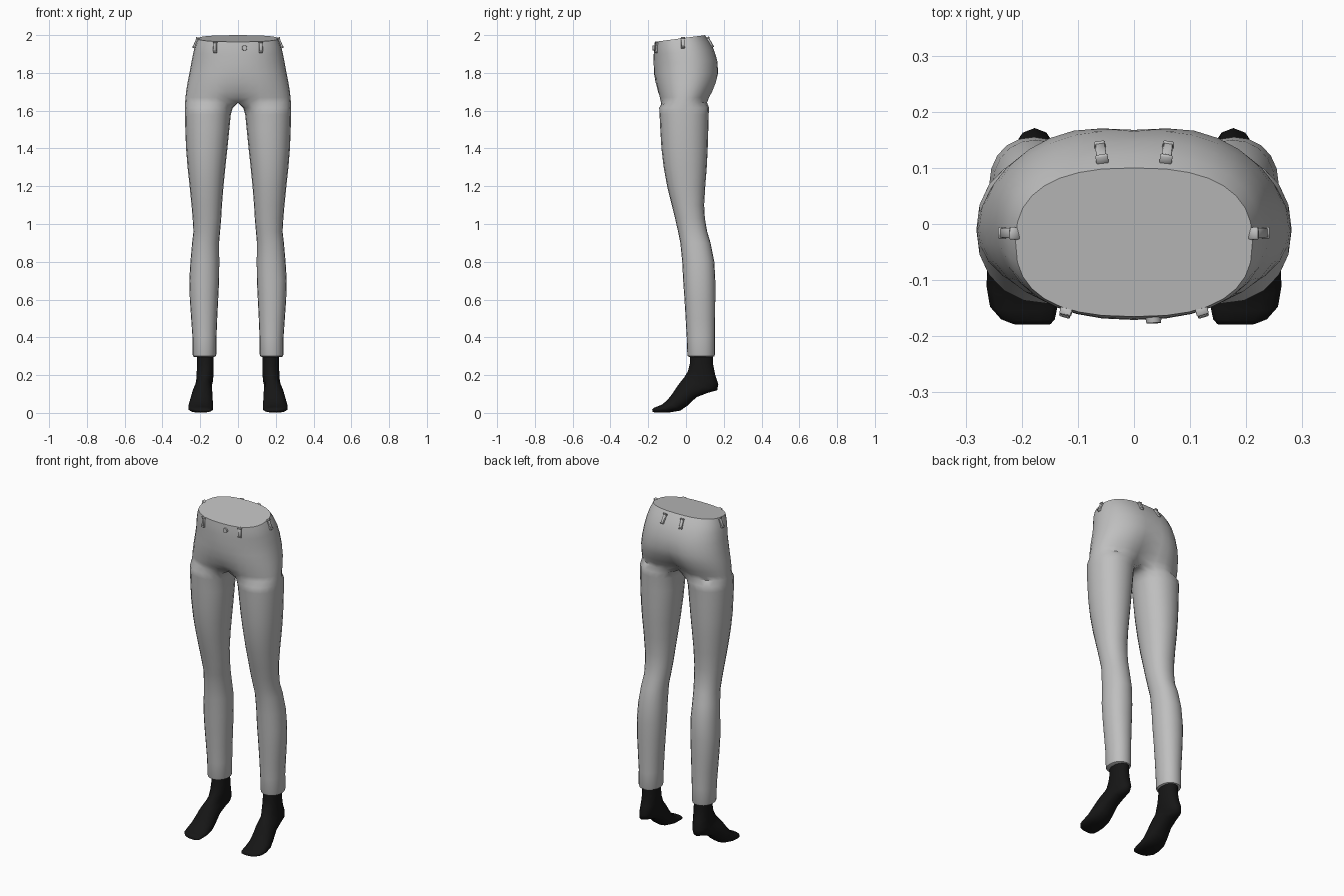
import bpy, bmesh, math
from mathutils import Vector, Matrix
from mathutils.bvhtree import BVHTree

if "Cube" in bpy.data.objects:
    bpy.data.objects.remove(bpy.data.objects["Cube"])


def material(name, v):
    m = bpy.data.materials.new(name)
    m.diffuse_color = (v, v, v, 1)
    m.use_nodes = True
    m.node_tree.nodes["Principled BSDF"].inputs["Base Color"].default_value = m.diffuse_color
    return m


GREY = material("grey cloth", 0.52)
BLACK = material("black sock", 0.008)


def finish(bm, name, mat, mirror=False, angle=45):
    bmesh.ops.recalc_face_normals(bm, faces=bm.faces)
    me = bpy.data.meshes.new(name)
    bm.to_mesh(me)
    bm.free()
    ob = bpy.data.objects.new(name, me)
    bpy.context.collection.objects.link(ob)
    me.materials.append(mat)
    bpy.ops.object.select_all(action='DESELECT')
    ob.select_set(True)
    bpy.context.view_layer.objects.active = ob
    bpy.ops.object.shade_smooth_by_angle(angle=math.radians(angle))
    if mirror:
        mod = ob.modifiers.new("mirror", 'MIRROR')
        mod.use_clip = True
        mod.merge_threshold = 0.0005
    return ob


def power(v, n):
    return math.copysign(abs(v) ** (2 / n), v)


def bridge(bm, a, b, closed=True):
    n = len(a)
    for i in range(n if closed else n - 1):
        j = (i + 1) % n
        bm.faces.new((a[i], a[j], b[j], b[i]))


# --- trousers: one leg and half of the hips, mirrored ---
ARC, INNER = 17, 3
# z, inner x, outer x, front y, back y
LEG = [(0.300, .118, .238, .010, .150), (0.31, .115, .241, .007, .153),
       (0.40, .114, .241, .004, .153), (0.50, .110, .248, -.002, .154),
       (0.60, .105, .255, -.008, .155), (0.70, .100, .258, -.015, .155),
       (0.80, .099, .252, -.020, .150), (0.90, .100, .243, -.030, .130),
       (0.96, .095, .236, -.042, .112), (1.03, .089, .240, -.058, .100),
       (1.10, .085, .246, -.075, .096), (1.20, .077, .256, -.100, .102),
       (1.30, .067, .267, -.118, .110), (1.40, .056, .275, -.130, .115),
       (1.50, .046, .279, -.136, .118), (1.58, .038, .281, -.140, .120),
       (1.615, .028, .281, -.142, .122)]
# z, half width, front y, back y, squareness, front crease, back crease
HIPS = [(1.643, .280, -.146, .126, 2.2, .38, .42), (1.67, .278, -.151, .136, 2.2, .20, .34),
        (1.70, .275, -.157, .152, 2.2, .08, .24), (1.75, .267, -.166, .172, 2.2, .03, .13),
        (1.80, .257, -.170, .180, 2.2, 0, .07), (1.86, .246, -.171, .172, 2.2, 0, .04),
        (1.91, .236, -.171, .150, 2.3, 0, .02), (1.95, .225, -.169, .124, 2.4, 0, 0),
        (1.982, .211, -.165, .100, 2.5, 0, 0)]

bm = bmesh.new()
half = math.radians(145)
angles = [-half + 2 * half * i / (ARC - 1) for i in range(ARC)]
angles += [half + (2 * math.pi - 2 * half) * (i + 1) / (INNER + 1) for i in range(INNER)]


def leg_ring(z, xi, xo, yf, yb, s=1.0):
    cx, cy, rx, ry = (xi + xo) / 2, (yf + yb) / 2, (xo - xi) / 2 * s, (yb - yf) / 2 * s
    return [bm.verts.new((cx + rx * power(math.cos(a), 2.15),
                          cy + ry * power(math.sin(a), 2.15), z)) for a in angles]


def hip_ring(z, w, yf, yb, n, pf, pb):
    cy, ry, out = (yf + yb) / 2, (yb - yf) / 2, []
    tilt = 0.132 * min(1, max(0, (z - 1.8) / .17))
    for i in range(ARC):
        a = -math.pi / 2 + math.pi * i / (ARC - 1)
        x = 0 if i in (0, ARC - 1) else w * power(math.cos(a), n)
        crease = (pf if a < 0 else pb) * math.exp(-(x / .075) ** 2)
        y = cy + ry * power(math.sin(a), n) * (1 - crease)
        out.append(bm.verts.new((x, y, z + (y - cy) * tilt)))
    return out


rings = [leg_ring(*r) for r in LEG]
for a, b in zip(rings, rings[1:]):
    bridge(bm, a, b)
# turned hem, closed just inside
hem = leg_ring(.296, *LEG[0][1:], s=.86)
bridge(bm, hem, rings[0])
bm.faces.new(hem)
# crotch seam joins the leg to the first hip ring
hips = [hip_ring(*r) for r in HIPS]
f, b = hips[0][0].co, hips[0][-1].co
seam = [bm.verts.new(b.lerp(f, (i + 1) / (INNER + 1))) for i in range(INNER)]
bridge(bm, rings[-1], hips[0] + seam)
for a, b in zip(hips, hips[1:]):
    bridge(bm, a, b, closed=False)
# flat waist lid
bm.faces.new(hips[-1])
trousers = finish(bm, "trousers", GREY, mirror=True)

# --- feet in socks, raised on the toes ---
# top y, top z, bottom y, bottom z, inner x, outer x
FOOT = [(.022, .33, .145, .33, .130, .217), (.020, .26, .143, .26, .128, .217),
        (.010, .22, .155, .20, .128, .220), (-.008, .19, .171, .152, .132, .222),
        (-.020, .175, .165, .120, .138, .226), (-.036, .155, .115, .106, .137, .234),
        (-.055, .128, .055, .083, .135, .243), (-.075, .098, .010, .040, .133, .253),
        (-.100, .066, -.030, .012, .131, .262), (-.130, .042, -.085, .003, .131, .264),
        (-.155, .033, -.135, .001, .135, .258), (-.172, .026, -.166, .002, .140, .238),
        (-.179, .018, -.178, .006, .148, .215)]
bm = bmesh.new()
prev = first = None
for ty, tz, by, bz, xi, xo in FOOT:
    ring = []
    for i in range(14):
        a = 2 * math.pi * i / 14
        c = power(math.cos(a), 2.2)
        ring.append(bm.verts.new(((xi + xo) / 2 + (xo - xi) / 2 * power(math.sin(a), 2.2),
                                  (ty + by) / 2 + c * (ty - by) / 2,
                                  (tz + bz) / 2 + c * (tz - bz) / 2)))
    if prev:
        bridge(bm, prev, ring)
    else:
        first = ring
    prev = ring
bm.faces.new(first)
bm.faces.new(prev)
finish(bm, "feet", BLACK, mirror=True, angle=60)

# --- belt loops and button seated on the cloth ---
bpy.context.view_layer.update()
tree = BVHTree.FromObject(trousers, bpy.context.evaluated_depsgraph_get())


def seat(point):
    p, n, _, _ = tree.find_nearest(Vector(point))
    if n.dot(p - Vector((0, 0, p.z))) < 0:
        n = -n
    side = Vector((0, 0, 1)).cross(n).normalized()
    up = n.cross(side)
    m = Matrix((side, up, n)).transposed().to_4x4()
    m.translation = p
    return m


def belt_loop(name, point):
    bm = bmesh.new()
    m = seat(point)
    # strap with thicker stitched ends
    for off, size in ((0, (.018, .052, .014)), (.026, (.022, .008, .020)),
                      (-.026, (.020, .008, .018))):
        local = Matrix.Translation((0, off, .002)) @ Matrix.Diagonal((*size, 1))
        bmesh.ops.create_cube(bm, size=1, matrix=m @ local)
    bmesh.ops.bevel(bm, geom=bm.edges[:], offset=.002, segments=1, affect='EDGES')
    finish(bm, name, GREY)


for s, label in ((-1, "left"), (1, "right")):
    belt_loop("front_loop_" + label, (s * .124, -.165, 1.937))
    belt_loop("side_loop_" + label, (s * .23, -.016, 1.962))
    belt_loop("back_loop_" + label, (s * .060, .135, 1.966))

bm = bmesh.new()
m = seat((.035, -.175, 1.932))
bmesh.ops.create_cone(bm, cap_ends=True, segments=16, radius1=.015, radius2=.013,
                      depth=.014, matrix=m @ Matrix.Translation((0, 0, .002)))
finish(bm, "button", GREY)
